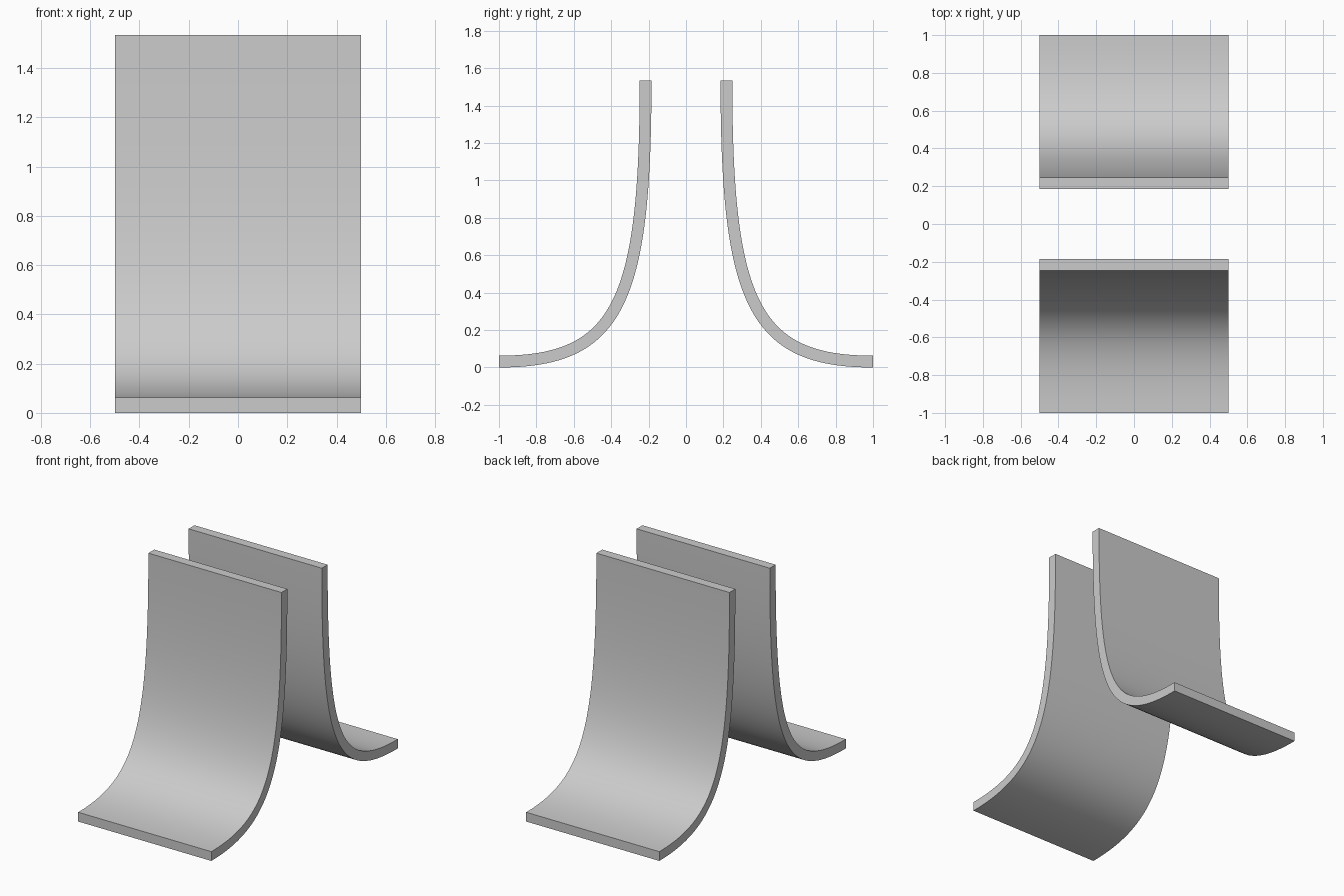
import bpy
import bmesh
import math
from mathutils import Vector

cube = bpy.data.objects.get("Cube")
if cube:
    bpy.data.objects.remove(cube, do_unlink=True)

WIDTH = 1.0
THICK = 0.063
SEGMENTS = 48

# Plain grey material shared by both panels
grey = bpy.data.materials.new("light_grey")
grey.use_nodes = True
colour = (0.6, 0.6, 0.6, 1.0)
grey.diffuse_color = colour
grey.node_tree.nodes["Principled BSDF"].inputs["Base Color"].default_value = colour

# Centre line of the curved sheet in (y, z): upright top sweeping out to a flat foot
TOP = Vector((0.216, 1.535))
PULL_DOWN = Vector((0.216, 0.34))
PULL_OUT = Vector((0.365, THICK / 2))
FOOT = Vector((1.0, THICK / 2))


def sheet_profile():
    """Closed outline: the centre line offset to both sides."""
    inner, outer = [], []
    for i in range(SEGMENTS + 1):
        t = i / SEGMENTS
        s = 1 - t
        p = s**3 * TOP + 3 * s * s * t * PULL_DOWN + 3 * s * t * t * PULL_OUT + t**3 * FOOT
        d = s * s * (PULL_DOWN - TOP) + 2 * s * t * (PULL_OUT - PULL_DOWN) + t * t * (FOOT - PULL_OUT)
        d.normalize()
        offset = Vector((-d.y, d.x)) * THICK / 2
        outer.append(p + offset)
        inner.append(p - offset)
    return outer, inner


def make_panel(name, side):
    """Sweep the profile across the width; side is the sign of y."""
    outer, inner = sheet_profile()
    bm = bmesh.new()
    rings = []
    for a, b in zip(outer, inner):
        rings.append([bm.verts.new((x, side * q.x, q.y))
                      for q, x in ((a, -WIDTH / 2), (a, WIDTH / 2),
                                   (b, WIDTH / 2), (b, -WIDTH / 2))])
    for r, n in zip(rings, rings[1:]):
        for k in range(4):
            j = (k + 1) % 4
            bm.faces.new((r[k], r[j], n[j], n[k]))
    bm.faces.new(rings[0])
    bm.faces.new(rings[-1])
    bmesh.ops.recalc_face_normals(bm, faces=bm.faces)

    mesh = bpy.data.meshes.new(name)
    bm.to_mesh(mesh)
    bm.free()
    mesh.materials.append(grey)
    panel = bpy.data.objects.new(name, mesh)
    bpy.context.collection.objects.link(panel)

    bpy.ops.object.select_all(action="DESELECT")
    panel.select_set(True)
    bpy.context.view_layer.objects.active = panel
    bpy.ops.object.shade_smooth_by_angle(angle=math.radians(30))


# Two mirrored curved panels, back to back
make_panel("front_curved_panel", -1)
make_panel("back_curved_panel", 1)
